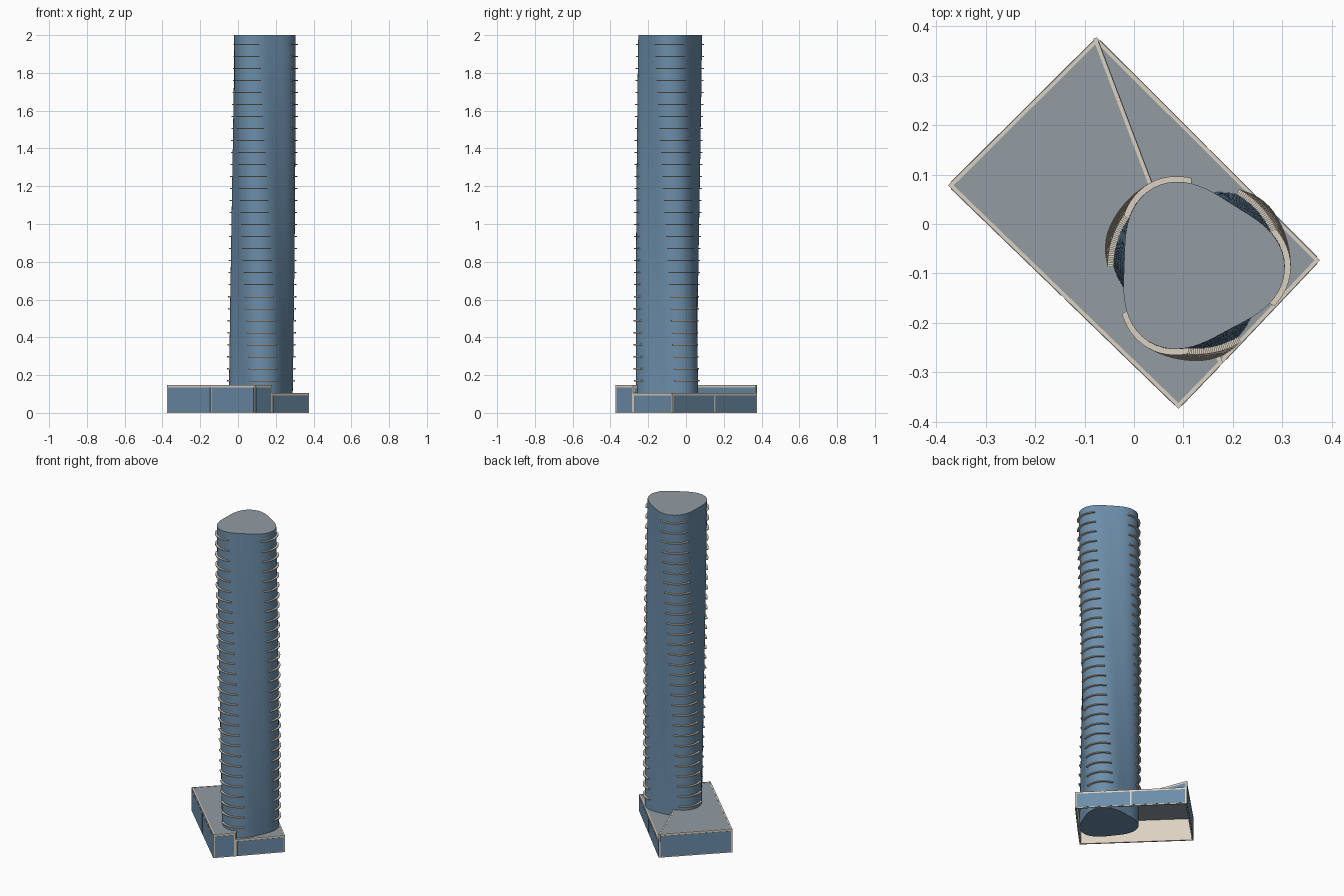
import bpy, bmesh
from math import cos, sin, radians
from mathutils import Vector

cube = bpy.data.objects.get("Cube")
if cube:
    bpy.data.objects.remove(cube)


def material(name, rgb):
    m = bpy.data.materials.new(name)
    m.use_nodes = True
    m.diffuse_color = (*rgb, 1)
    m.node_tree.nodes["Principled BSDF"].inputs["Base Color"].default_value = (*rgb, 1)
    return m


GLASS = material("blue glass", (0.15, 0.27, 0.40))
STONE = material("pale stone", (0.72, 0.64, 0.54))
ROOF = material("grey roof", (0.29, 0.33, 0.36))


def finish(name, bm, *mats):
    bmesh.ops.recalc_face_normals(bm, faces=bm.faces)
    mesh = bpy.data.meshes.new(name)
    bm.to_mesh(mesh)
    bm.free()
    for m in mats:
        mesh.materials.append(m)
    ob = bpy.data.objects.new(name, mesh)
    bpy.context.collection.objects.link(ob)
    return ob


def smooth(ob):
    bpy.ops.object.select_all(action='DESELECT')
    ob.select_set(True)
    bpy.context.view_layer.objects.active = ob
    bpy.ops.object.shade_smooth_by_angle(angle=radians(35))


def prism(bm, outline, z0, z1, mat=0):
    low = [bm.verts.new((p[0], p[1], z0)) for p in outline]
    high = [bm.verts.new((p[0], p[1], z1)) for p in outline]
    n = len(outline)
    faces = [bm.faces.new(low[::-1]), bm.faces.new(high)]
    for i in range(n):
        j = (i + 1) % n
        faces.append(bm.faces.new((low[i], low[j], high[j], high[i])))
    for f in faces:
        f.material_index = mat


# Twisting tower plan: a soft three-cornered curve that turns with height
CENTRE = Vector((0.125, -0.085))
HEIGHT = 2.0


def turn(z):
    return radians(38 - 40 * z / HEIGHT)


def plan(local, z, grow=0.0):
    r = 0.1625 + 0.0175 * cos(3 * local) + grow
    a = local + turn(z)
    return CENTRE + Vector((cos(a), sin(a))) * r


# Tower shaft with a flat roof
bm = bmesh.new()
sides, levels = 72, 40
rings = []
for k in range(levels + 1):
    z = HEIGHT * k / levels
    rings.append([bm.verts.new((*plan(radians(360 * i / sides), z), z)) for i in range(sides)])
for a, b in zip(rings, rings[1:]):
    for i in range(sides):
        j = (i + 1) % sides
        bm.faces.new((a[i], a[j], b[j], b[i]))
bm.faces.new(rings[0][::-1])
bm.faces.new(rings[-1]).material_index = 1
smooth(finish("tower", bm, GLASS, ROOF))

# Thin balconies wrapping the three corners on every floor
bm = bmesh.new()
for floor in range(29):
    z = 0.17 + 0.0636 * floor
    for corner in (0, 120, 240):
        angles = [radians(corner - 26 + 52 * s / 12) for s in range(13)]
        outline = [plan(a, z, 0.012) for a in angles]
        outline += [plan(a, z, -0.003) for a in reversed(angles)]
        prism(bm, outline, z - 0.003, z + 0.003)
finish("balconies", bm, STONE)

# Podium plan points, counter-clockwise
left, front = Vector((-0.376, 0.078)), Vector((0.09, -0.373))
step, right = Vector((0.18, -0.28)), Vector((0.376, -0.073))
back, inner = Vector((-0.075, 0.377)), Vector((0.06, 0.02))
TALL, SHORT = 0.147, 0.105


def wall(name, p, q, z0, z1, panels=1):
    """Stone wall with glass panes set on its outer side."""
    d = (q - p).normalized()
    out = Vector((d.y, -d.x))
    length = (q - p).length
    bm = bmesh.new()
    prism(bm, [p, q, q - out * 0.008, p - out * 0.008], z0, z1)
    gap = 0.009
    width = (length - gap) / panels
    for i in range(panels):
        a = p + d * (gap + i * width)
        b = p + d * (i + 1) * width
        prism(bm, [a, b, b + out * 0.001, a + out * 0.001], z0 + 0.005, z1 - 0.012, 1)
    finish(name, bm, STONE, GLASS)


wall("front_left_wall", left, front, 0, TALL, 2)
wall("front_tall_wall", front, step, 0, TALL)
wall("front_low_wall", step, right, 0, SHORT)
wall("back_low_wall", right, back, 0, SHORT, 2)
wall("back_left_wall", back, left, 0, TALL)
wall("back_step_wall", inner, back, SHORT - 0.008, TALL)
wall("front_step_wall", step, Vector((0.15, -0.22)), SHORT - 0.008, TALL)

# Two-level podium roof, open below
for name, outline, top in (
        ("tall_roof", [left, front, step, CENTRE, inner, back], TALL),
        ("low_roof", [step, right, back, inner, CENTRE], SHORT)):
    bm = bmesh.new()
    prism(bm, [p * 0.988 for p in outline], top - 0.008, top - 0.001)
    finish(name, bm, ROOF)
